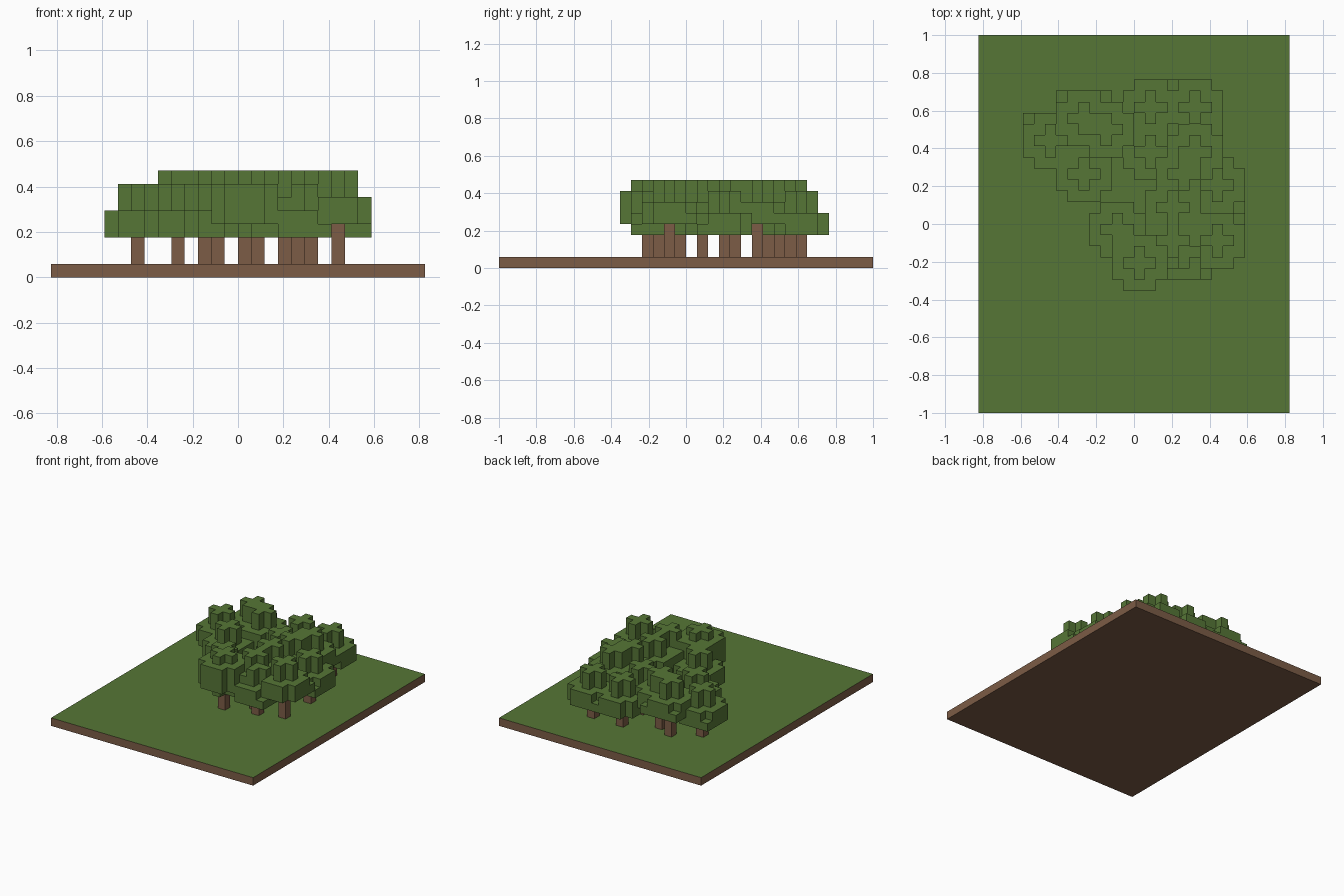
import bpy, bmesh
from mathutils import Vector

U = 2 / 34  # block size

cube = bpy.data.objects.get("Cube")
if cube:
    bpy.data.objects.remove(cube)


def material(name, rgb):
    m = bpy.data.materials.new(name)
    m.use_nodes = True
    m.diffuse_color = (*rgb, 1)
    m.node_tree.nodes["Principled BSDF"].inputs["Base Color"].default_value = (*rgb, 1)
    return m


GREEN = material("leaf green", (0.093, 0.181, 0.037))
BROWN = material("earth brown", (0.202, 0.107, 0.061))


def finish(name, bm, *mats):
    mesh = bpy.data.meshes.new(name)
    bm.to_mesh(mesh)
    bm.free()
    for m in mats:
        mesh.materials.append(m)
    ob = bpy.data.objects.new(name, mesh)
    bpy.context.collection.objects.link(ob)
    return ob


def box(name, lo, hi, *mats):
    bm = bmesh.new()
    bmesh.ops.create_cube(bm, size=1)
    lo, hi = Vector(lo) * U, Vector(hi) * U
    for v in bm.verts:
        v.co = Vector((lo[k] + (v.co[k] + 0.5) * (hi[k] - lo[k]) for k in range(3)))
    if len(mats) > 1:  # second material on the upward face
        bm.normal_update()
        for f in bm.faces:
            f.material_index = int(f.normal.z > 0.9)
    return finish(name, bm, *mats)


# Ground slab: earth with grass on top
box("ground", (-14, -17, 0), (14, 17, 1), BROWN, GREEN)

PLUS = [(0, 0), (1, 0), (-1, 0), (0, 1), (0, -1)]
WIDE = [(i, j) for i in range(-2, 3) for j in range(-2, 3) if abs(i * j) < 4]

# Trees: block column x, y, first leaf level, filled canopy corners
TREES = [
    (-5, 9, 4, [(-2, 2), (2, 2)]),
    (-3, 8, 4, []),
    (1, 10, 3, []),
    (5, 10, 3, [(-2, 2)]),
    (1, 6, 3, []),
    (5, 6, 4, [(2, 2)]),
    (-5, 4, 3, []),
    (4, 4, 4, []),
    (7, 3, 3, [(2, -2)]),
    (3, 1, 4, []),
    (-2, -1, 3, []),
    (3, -2, 4, []),
    (7, -2, 4, [(2, 2)]),
    (4, -3, 3, [(2, -2)]),
    (-8, 7, 3, [(-2, 2)]),
]


def canopy_cells(x, y, base, layers):
    return {(x + i, y + j, base + k) for k, layer in enumerate(layers) for i, j in layer}


canopies, trunks = [], []
for x, y, base, corners in TREES:
    layers = [WIDE + corners, WIDE, PLUS, PLUS]
    canopies.append(canopy_cells(x, y, base, layers))
    trunks.append((x, y, base))

# Tall rounded tree at the front
canopies.append(canopy_cells(0, -4, 3, [PLUS, WIDE, WIDE, WIDE, PLUS]))
trunks.append((0, -4, 3))

occupied = set().union(*canopies)
claimed = set()


def leaf_mesh(cells):
    """Outer skin of a set of blocks, with flat areas merged."""
    bm = bmesh.new()
    for c in sorted(cells):
        centre = Vector(c) + Vector((0.5, 0.5, 0.5))
        for axis in range(3):
            for s in (-1, 1):
                n = [0, 0, 0]
                n[axis] = s
                if tuple(a + b for a, b in zip(c, n)) in occupied:
                    continue
                n = Vector(n)
                a = Vector((0, 0, 0))
                a[(axis + 1) % 3] = 1
                b = n.cross(a)
                ring = [a + b, b - a, -a - b, a - b]
                bm.faces.new([bm.verts.new((centre + (n + r) / 2) * U) for r in ring])
    bmesh.ops.remove_doubles(bm, verts=bm.verts[:], dist=0.001)
    bmesh.ops.dissolve_limit(bm, angle_limit=0.01, verts=bm.verts[:], edges=bm.edges[:])
    return bm


for n, (cells, (x, y, base)) in enumerate(zip(canopies, trunks), 1):
    box(f"trunk_{n}", (x, y, 1), (x + 1, y + 1, base), BROWN)
    finish(f"canopy_{n}", leaf_mesh(cells - claimed), GREEN)
    claimed |= cells
